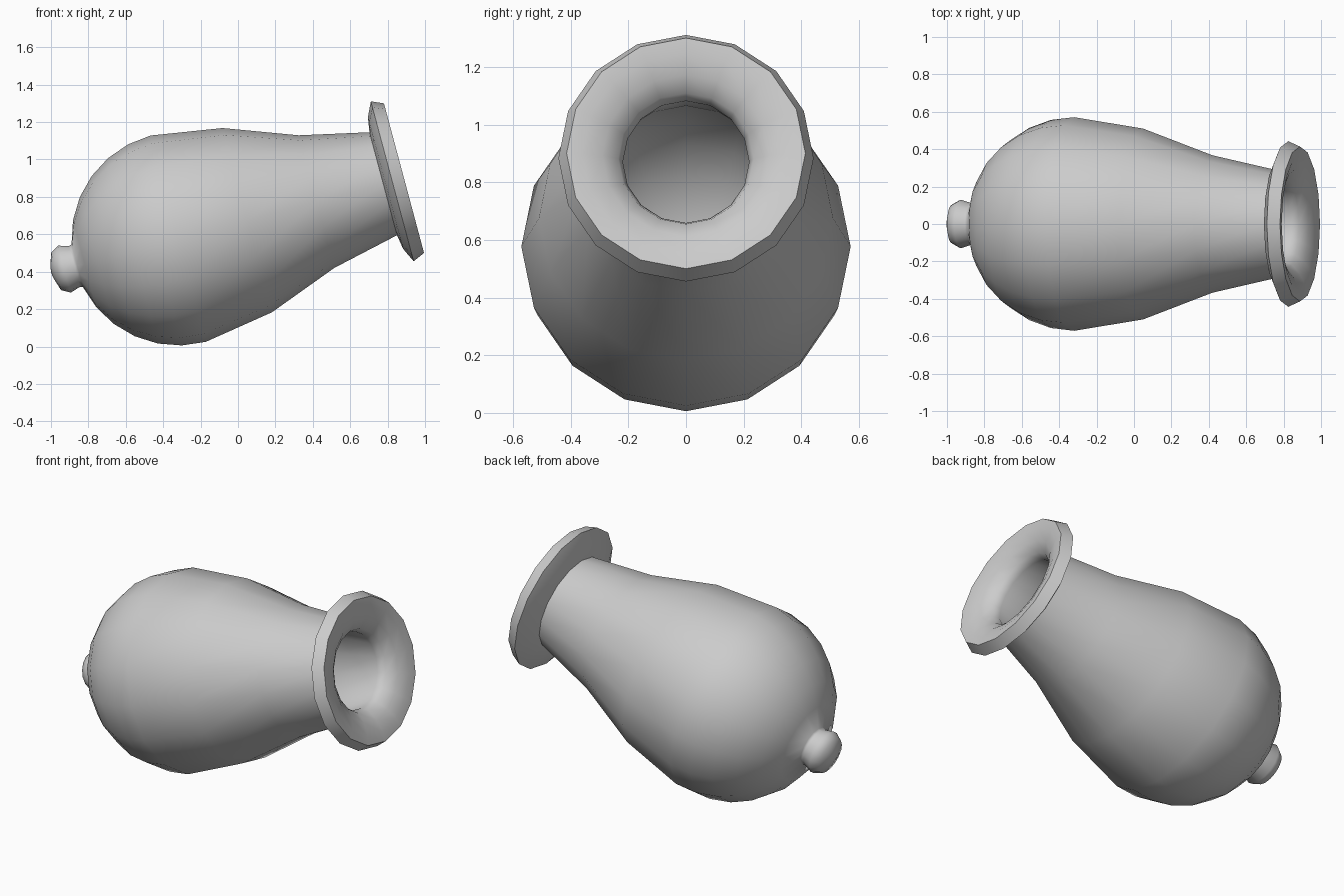
import bpy, bmesh, math
from mathutils import Vector

if "Cube" in bpy.data.objects:
    bpy.data.objects.remove(bpy.data.objects["Cube"])

SIDES = 16
TILT = math.radians(15)
MOUTH = Vector((0.8875, 0, 0.90))          # centre of the mouth's front plane
AXIS = Vector((math.cos(TILT), 0, math.sin(TILT)))
UP = Vector((-math.sin(TILT), 0, math.cos(TILT)))
SIDE = Vector((0, 1, 0))


def dome(centre, radius, stop, steps=6):
    """Rounded rear end as (distance along axis, radius) points."""
    return [(centre - radius * math.sin(stop * i / steps),
             radius * math.cos(stop * i / steps)) for i in range(steps + 1)]


def lathe(name, profile):
    bm = bmesh.new()
    rings = []
    for t, r in profile:
        c = MOUTH + AXIS * t
        if r == 0:
            rings.append([bm.verts.new(c)])
            continue
        ring = []
        for k in range(SIDES):
            a = 2 * math.pi * k / SIDES
            ring.append(bm.verts.new(c + (UP * math.cos(a) + SIDE * math.sin(a)) * r))
        rings.append(ring)
    for a, b in zip(rings, rings[1:]):
        for k in range(SIDES):
            n = (k + 1) % SIDES
            if len(a) == 1:
                bm.faces.new((a[0], b[k], b[n]))
            elif len(b) == 1:
                bm.faces.new((a[k], b[0], a[n]))
            else:
                bm.faces.new((a[k], b[k], b[n], a[n]))
    bmesh.ops.recalc_face_normals(bm, faces=bm.faces)
    mesh = bpy.data.meshes.new(name)
    bm.to_mesh(mesh)
    bm.free()
    obj = bpy.data.objects.new(name, mesh)
    bpy.context.collection.objects.link(obj)
    bpy.context.view_layer.objects.active = obj
    obj.select_set(True)
    bpy.ops.object.shade_smooth_by_angle(angle=math.radians(70))
    return obj


# rear knob
knob = [(-1.953, 0), (-1.949, 0.03), (-1.926, 0.104), (-1.879, 0.13), (-1.825, 0.113)]
# outer body, from the rounded rear to the neck
body = dome(-1.25, 0.571, math.radians(78))[::-1] + [(-0.868, 0.51), (-0.484, 0.367), (-0.115, 0.285)]
# flared mouth ring and funnel
ring = [(-0.102, 0.365), (-0.065, 0.4425), (0, 0.414), (-0.005, 0.36),
        (-0.03, 0.29), (-0.07, 0.235), (-0.115, 0.219)]
# hollow inside
inside = [(-0.484, 0.30), (-0.868, 0.44)] + dome(-1.25, 0.505, math.radians(75), 5) + [(-1.755, 0)]

lathe("barrel", knob + body + ring + inside)
